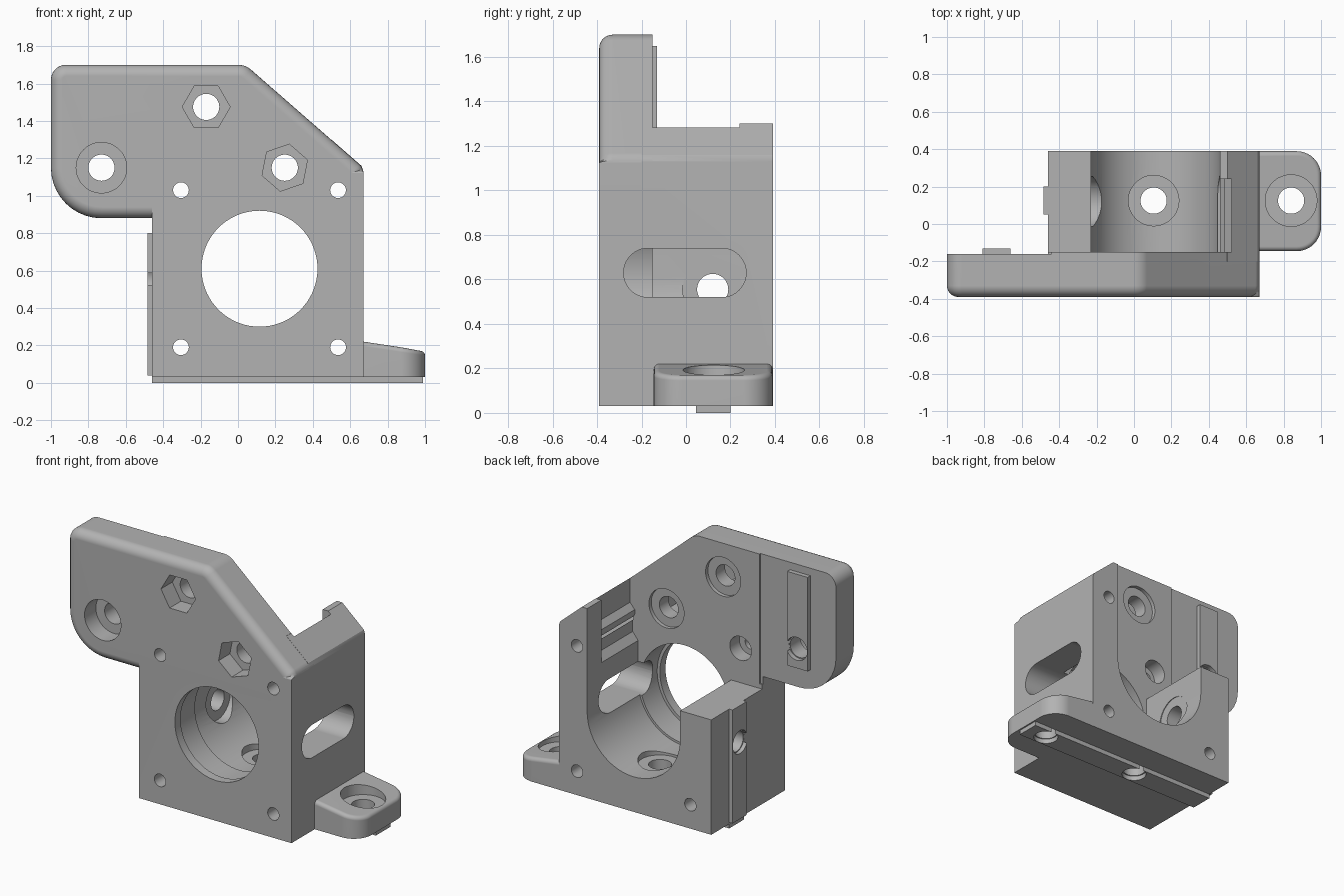
import bpy, bmesh, math
from mathutils import Vector

cube = bpy.data.objects.get("Cube")
if cube:
    bpy.data.objects.remove(cube, do_unlink=True)

grey = bpy.data.materials.new("plain_grey")
grey.use_nodes = True
COLOUR = (0.45, 0.45, 0.45, 1)
grey.diffuse_color = COLOUR
grey.node_tree.nodes["Principled BSDF"].inputs["Base Color"].default_value = COLOUR


def rounded(corners, steps=10):
    """Outline from (u, v, radius) corners, each filleted by its radius."""
    pts = []
    for i, (u, v, r) in enumerate(corners):
        p = Vector((u, v))
        if r == 0:
            pts.append(p)
            continue
        a = (Vector(corners[i - 1][:2]) - p).normalized()
        b = (Vector(corners[(i + 1) % len(corners)][:2]) - p).normalized()
        half = a.angle(b) / 2
        c = p + (a + b).normalized() * r / math.sin(half)
        start = p + a * r / math.tan(half) - c
        end = p + b * r / math.tan(half) - c
        sweep = start.angle_signed(end)
        n = max(2, round(steps * abs(sweep) / (math.pi / 2)))
        for k in range(n + 1):
            t = -sweep * k / n
            pts.append(c + Vector((start.x * math.cos(t) - start.y * math.sin(t),
                                   start.x * math.sin(t) + start.y * math.cos(t))))
    return pts


def circle(u, v, r, n=48, turn=0):
    return [(u + r * math.cos(math.tau * i / n + turn),
             v + r * math.sin(math.tau * i / n + turn)) for i in range(n)]


def rect(u0, u1, v0, v1):
    return [(u0, v0), (u1, v0), (u1, v1), (u0, v1)]


def prism(name, outline, axis, lo, hi, edit=None):
    """Extrude a 2D outline along an axis; edit may refine the bmesh."""
    place = {"x": lambda u, v, t: (t, u, v),
             "y": lambda u, v, t: (u, t, v),
             "z": lambda u, v, t: (u, v, t)}[axis]
    bm = bmesh.new()
    ends = [[bm.verts.new(place(p[0], p[1], t)) for p in outline] for t in (lo, hi)]
    for ring in ends:
        bm.faces.new(ring)
    n = len(outline)
    for i in range(n):
        j = (i + 1) % n
        bm.faces.new((ends[0][i], ends[0][j], ends[1][j], ends[1][i]))
    bmesh.ops.recalc_face_normals(bm, faces=bm.faces)
    if edit:
        edit(bm)
    mesh = bpy.data.meshes.new(name)
    bm.to_mesh(mesh)
    bm.free()
    mesh.materials.append(grey)
    obj = bpy.data.objects.new(name, mesh)
    bpy.context.collection.objects.link(obj)
    return obj


def combine(target, other, operation):
    mod = target.modifiers.new("combine", "BOOLEAN")
    mod.operation, mod.object, mod.solver = operation, other, "EXACT"
    bpy.context.view_layer.objects.active = target
    bpy.ops.object.modifier_apply(modifier=mod.name)
    bpy.data.objects.remove(other, do_unlink=True)


def round_edges(bm, edges, size):
    bmesh.ops.bevel(bm, geom=edges, offset=size, segments=6, profile=0.5, affect="EDGES")


def soften_front(bm):
    round_edges(bm, [e for e in bm.edges if all(v.co.y < -0.38 for v in e.verts)
                     and not all(v.co.x > 0.669 for v in e.verts)], 0.06)


def slope_tab(bm):
    top = [v for v in bm.verts if v.co.z > 0.1]
    for v in top:
        v.co.z = 0.22 - 0.15 * (v.co.x - 0.67)
    round_edges(bm, [e for e in bm.edges if all(v in top for v in e.verts)
                     and any(v.co.x > 0.68 for v in e.verts)], 0.025)


# Front plate with its filleted upper wing
body = prism("motor_bracket", rect(-0.46, 0.67, 0.03, 1.0), "y", -0.39, -0.15)
wing = rounded([(-1, 1.7, 0.08), (0.04, 1.7, 0.1), (0.67, 1.15, 0.06),
                (0.67, 0.88, 0), (-1, 0.88, 0.27)])
combine(body, prism("wing", wing, "y", -0.39, -0.15, soften_front), "UNION")
combine(body, prism("wing_step", rect(-1.1, -0.44, 0.83, 1.8), "y", -0.16, 0), "DIFFERENCE")

# Rear cradle: U-shaped section, tall on one side
arc = [(0.115 + 0.345 * math.cos(math.pi * i / 32),
        0.61 - 0.345 * math.sin(math.pi * i / 32)) for i in range(33)]
cradle = [(-0.46, 0.03), (0.67, 0.03), (0.67, 1.13), (0.66, 1.16), (0.5, 1.3), (0.46, 1.3)]
cradle += arc + [(-0.23, 0.8), (-0.46, 0.8)]
combine(body, prism("cradle", cradle, "y", -0.2, 0.39), "UNION")

# Mounting tab and locating rails
tab = rounded([(0.6, -0.145, 0), (1, -0.145, 0.13), (1, 0.389, 0.13), (0.6, 0.389, 0)])
rails = [
    prism("tab", tab, "z", 0.03, 0.2, slope_tab),
    prism("bottom_rail", rect(-0.46, 0.99, 0.045, 0.2), "z", 0, 0.06),
    prism("side_rail", rect(0.05, 0.2, 0.04, 0.8), "x", -0.485, -0.43),
    prism("wing_rail", rect(-0.81, -0.66, 1.02, 1.65), "y", -0.2, -0.13),
]
for part in rails:
    combine(body, part, "UNION")

# Cuts: (outline, axis, from, to)
slot = rounded([(-0.28, 0.52, 0.109), (0.27, 0.52, 0.109),
                (0.27, 0.74, 0.109), (-0.28, 0.74, 0.109)])
ribs = [(0.4, 0.88), (0.46, 0.88), (0.5, 0.93), (0.5, 1.02), (0.485, 1.05),
        (0.485, 1.08), (0.52, 1.12), (0.52, 1.4), (0.4, 1.4)]
cuts = [
    (circle(0.115, 0.61, 0.31, 72), "y", -0.5, -0.1),
    (circle(0.115, 0.61, 0.33, 72), "y", -0.33, -0.1),
    (slot, "x", 0.3, 0.8),
    (ribs, "y", -0.15, 0.24),
    # Wing bolt, counterbored from the front
    (circle(-0.73, 1.15, 0.07), "y", -0.5, 0),
    (circle(-0.73, 1.15, 0.135), "y", -0.5, -0.27),
    (circle(-0.73, 1.15, 0.077), "y", -0.161, 0),
    # Tab, floor and side bolts
    (circle(0.84, 0.125, 0.07), "z", -0.1, 0.4),
    (circle(0.84, 0.125, 0.138), "z", 0.14, 0.4),
    (circle(0.84, 0.125, 0.077), "z", -0.1, 0.031),
    (circle(0.105, 0.125, 0.07), "z", -0.1, 0.4),
    (circle(0.105, 0.125, 0.135), "z", 0.25, 0.5),
    (circle(0.105, 0.125, 0.077), "z", -0.1, 0.031),
    (circle(0.12, 0.555, 0.07), "x", -0.6, 0),
    (circle(0.12, 0.555, 0.135), "x", -0.235, 0),
    (circle(0.12, 0.555, 0.077), "x", -0.6, -0.459),
    # Rear counterbore of the upper corner screw
    (circle(-0.3, 1.03, 0.08), "y", -0.25, 0),
]
# Corner screws
for x, z in ((-0.305, 0.19), (0.535, 0.19), (0.535, 1.03), (-0.305, 1.03)):
    cuts.append((circle(x, z, 0.042, 32), "y", -0.5, 0.5))
# Nut pockets with a shallow ring recess behind
for x, z, turn in ((-0.17, 1.475, 0), (0.25, 1.15, math.radians(19))):
    cuts += [(circle(x, z, 0.07), "y", -0.5, 0),
             (circle(x, z, 0.128, 6, turn), "y", -0.5, -0.27),
             (circle(x, z, 0.13), "y", -0.175, 0)]
for cut in cuts:
    combine(body, prism("cutter", *cut), "DIFFERENCE")

# Smooth shading with crisp edges
bpy.ops.object.select_all(action="DESELECT")
body.select_set(True)
bpy.context.view_layer.objects.active = body
bpy.ops.object.shade_smooth_by_angle(angle=math.radians(25))
body.modifiers.new("even_shading", "WEIGHTED_NORMAL").keep_sharp = True
